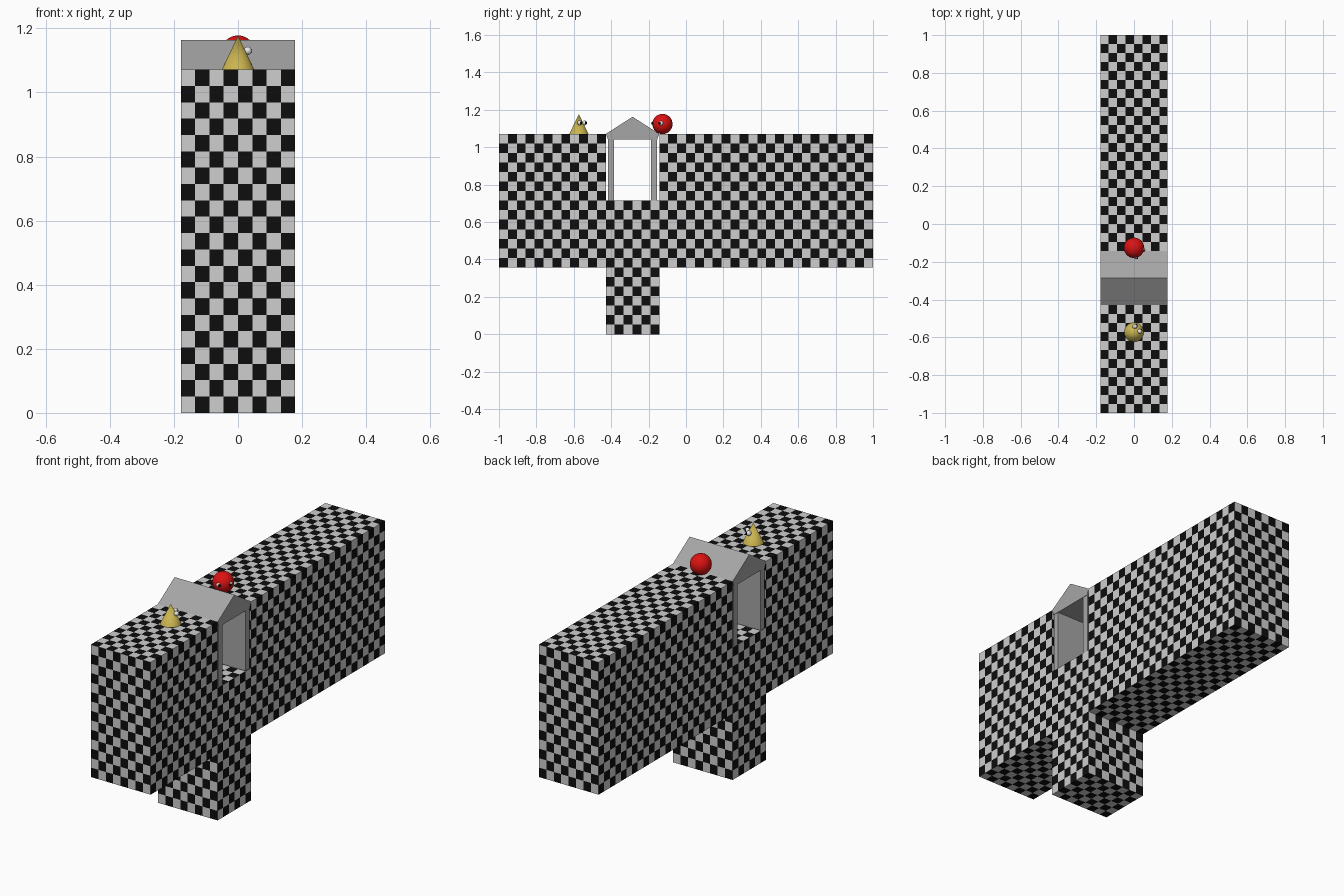
import bpy, bmesh, math
from mathutils import Vector

if "Cube" in bpy.data.objects:
    bpy.data.objects.remove(bpy.data.objects["Cube"])

def mat(name, r, g, b):
    m = bpy.data.materials.new(name)
    m.diffuse_color = (r, g, b, 1)
    m.use_nodes = True
    m.node_tree.nodes["Principled BSDF"].inputs["Base Color"].default_value = m.diffuse_color
    return m

LIGHT = mat("light_tile", 0.62, 0.62, 0.62)
BLACK = mat("black", 0.004, 0.004, 0.004)
GREY = mat("grey", 0.38, 0.38, 0.38)
RED = mat("red", 0.72, 0.006, 0.006)
YELLOW = mat("yellow", 0.60, 0.46, 0.08)
WHITE = mat("white", 0.8, 0.8, 0.8)

def finish(name, bm, *mats, smooth=False):
    me = bpy.data.meshes.new(name)
    bm.to_mesh(me)
    bm.free()
    for m in mats:
        me.materials.append(m)
    if smooth:
        me.shade_smooth()
    ob = bpy.data.objects.new(name, me)
    bpy.context.collection.objects.link(ob)
    return ob

# Checkered wall: long block with a foot below and a notch above, one cell per tile
NX, NY, NZ = 8, 42, 21
W, H = 5 / 28, 15 / 14          # half width, height
TILE = Vector((2 * W / NX, 2 / NY, H / NZ))

def solid(i, j, k):
    if not (0 <= i < NX and 0 <= j < NY and 0 <= k < NZ):
        return False
    bay = 12 <= j < 18
    return bay if k < 7 else (k < 14 or not bay)

def parity(axis, sign, i, j, k):
    # every side starts with a light tile at its top left
    down = NZ - 1 - k
    if axis == 0:
        return (j if sign > 0 else NY - 1 - j) + down
    if axis == 1:
        return (i if sign < 0 else NX - 1 - i) + down
    return i + NY - 1 - j

bm = bmesh.new()
for i in range(NX):
    for j in range(NY):
        for k in range(NZ):
            if not solid(i, j, k):
                continue
            for axis in range(3):
                for sign in (-1, 1):
                    n = [i, j, k]
                    n[axis] += sign
                    if solid(*n):
                        continue
                    u, v = (axis + 1) % 3, (axis + 2) % 3
                    corners = [(0, 0), (1, 0), (1, 1), (0, 1)][::sign]
                    vs = []
                    for a, b in corners:
                        p = [i, j, k]
                        p[axis] += (sign + 1) // 2
                        p[u] += a
                        p[v] += b
                        vs.append(bm.verts.new((p[0] * TILE.x - W, p[1] * TILE.y - 1, p[2] * TILE.z)))
                    bm.faces.new(vs).material_index = parity(axis, sign, i, j, k) % 2
bmesh.ops.remove_doubles(bm, verts=bm.verts, dist=1e-5)
finish("checkered_wall", bm, LIGHT, BLACK)

# Small gate in the notch, extruded along x
def prism(name, profile, half, m):
    bm = bmesh.new()
    face = bm.faces.new([bm.verts.new((-half, y, z)) for y, z in profile])
    ext = bmesh.ops.extrude_face_region(bm, geom=[face])["geom"]
    bmesh.ops.translate(bm, vec=(2 * half, 0, 0), verts=[g for g in ext if isinstance(g, bmesh.types.BMVert)])
    bmesh.ops.recalc_face_normals(bm, faces=bm.faces)
    return finish(name, bm, m)

MID = -2 / 7
prism("gate_roof", [(MID - 0.143, 1.071), (MID - 0.131, 1.04), (MID + 0.131, 1.04),
                    (MID + 0.143, 1.071), (MID, 1.163)], W, GREY)
for side, label in ((-1, "front"), (1, "back")):
    a, b = MID + side * 0.131, MID + side * 0.098
    prism("gate_wall_" + label, [(a, 0.714), (b, 0.714), (b, 1.04), (a, 1.04)], W - 0.002, GREY)

# Figures standing on the wall
def ball(name, centre, r, m, seg=20):
    bm = bmesh.new()
    bmesh.ops.create_uvsphere(bm, u_segments=seg, v_segments=seg // 2, radius=r)
    bmesh.ops.translate(bm, vec=centre, verts=bm.verts)
    return finish(name, bm, m, smooth=True)

def eyes(name, centre, dist, heading):
    # a pair of eyeballs with pupils, spread either side of the heading
    for s, label in ((-1, "right"), (1, "left")):
        a = math.radians(heading + s * 36)
        out = Vector((math.cos(a), math.sin(a), 0))
        h = math.radians(heading)
        look = Vector((math.cos(h), math.sin(h), 0))
        c = Vector(centre) + out * dist
        ball(f"{name}_{label}_eye", c, 0.013, WHITE, 14)
        ball(f"{name}_{label}_pupil", c + look * 0.0075, 0.0085, BLACK, 12)

ball("red_ball", (0, -0.126, 1.124), 0.054, RED, 32)
eyes("red_ball", (0, -0.126, 1.128), 0.047, -45)

bm = bmesh.new()
bmesh.ops.create_cone(bm, cap_ends=True, segments=32, radius1=0.051, radius2=0, depth=0.105)
bmesh.ops.translate(bm, vec=(0, -0.573, H + 0.0525), verts=bm.verts)
cone = finish("yellow_cone", bm, YELLOW)
bpy.context.view_layer.objects.active = cone
cone.select_set(True)
bpy.ops.object.shade_smooth_by_angle(angle=math.radians(40))
eyes("yellow_cone", (0, -0.573, 1.13), 0.031, 45)
